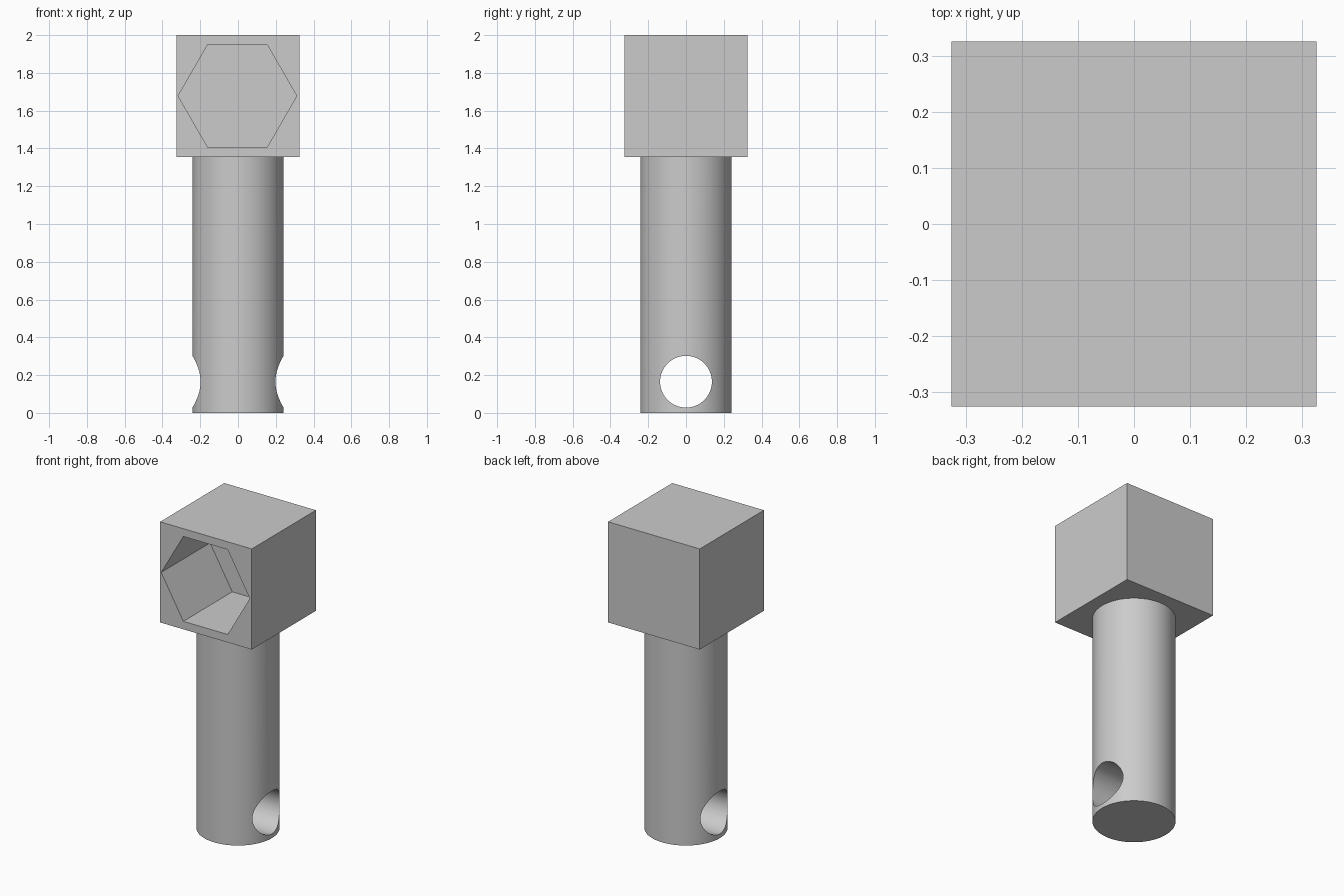
import bpy
import math

if "Cube" in bpy.data.objects:
    bpy.data.objects.remove(bpy.data.objects["Cube"], do_unlink=True)

GREY = (0.6, 0.6, 0.6, 1.0)
metal = bpy.data.materials.new("plain grey")
metal.use_nodes = True
metal.diffuse_color = GREY
metal.node_tree.nodes["Principled BSDF"].inputs["Base Color"].default_value = GREY


def finish(name):
    obj = bpy.context.object
    obj.name = name
    obj.data.materials.append(metal)
    return obj


def cylinder(name, sides, radius, depth, location, rotation=(0, 0, 0)):
    bpy.ops.mesh.primitive_cylinder_add(
        vertices=sides, radius=radius, depth=depth, location=location, rotation=rotation)
    return finish(name)


def cut(target, cutter):
    """Subtract the cutter, then remove it."""
    mod = target.modifiers.new("cut", "BOOLEAN")
    mod.operation = "DIFFERENCE"
    mod.solver = "EXACT"
    mod.object = cutter
    cutter.hide_render = True
    bpy.ops.object.select_all(action="DESELECT")
    target.select_set(True)
    bpy.context.view_layer.objects.active = target
    bpy.ops.object.modifier_apply(modifier=mod.name)
    bpy.data.objects.remove(cutter, do_unlink=True)


QUARTER = math.pi / 2
HEAD = 0.65
HEAD_BOTTOM = 1.355
SOCKET_DEPTH = 0.495

# Square head with a blind hexagonal socket in the front
head_height = 2 - HEAD_BOTTOM
bpy.ops.mesh.primitive_cube_add(size=1, location=(0, 0, HEAD_BOTTOM + head_height / 2))
head = finish("square_head")
head.scale = (HEAD, HEAD, head_height)
bpy.ops.object.transform_apply(location=False, rotation=False, scale=True)
margin = 0.1
socket_y = -HEAD / 2 + (SOCKET_DEPTH - margin) / 2
socket = cylinder("socket_cutter", 6, 0.314, SOCKET_DEPTH + margin,
                  (-0.003, socket_y, 1.678), (QUARTER, 0, 0))
# Turn the hexagon so that its corners point sideways
for v in socket.data.vertices:
    v.co.x, v.co.y = v.co.y, -v.co.x
cut(head, socket)

# Round shank with a cross hole near the foot
shank = cylinder("round_shank", 96, 0.241, HEAD_BOTTOM, (0, 0, HEAD_BOTTOM / 2))
hole = cylinder("hole_cutter", 64, 0.137, 1, (0, 0, 0.165), (0, QUARTER, 0))
cut(shank, hole)
bpy.ops.object.shade_smooth_by_angle(angle=math.radians(30))
